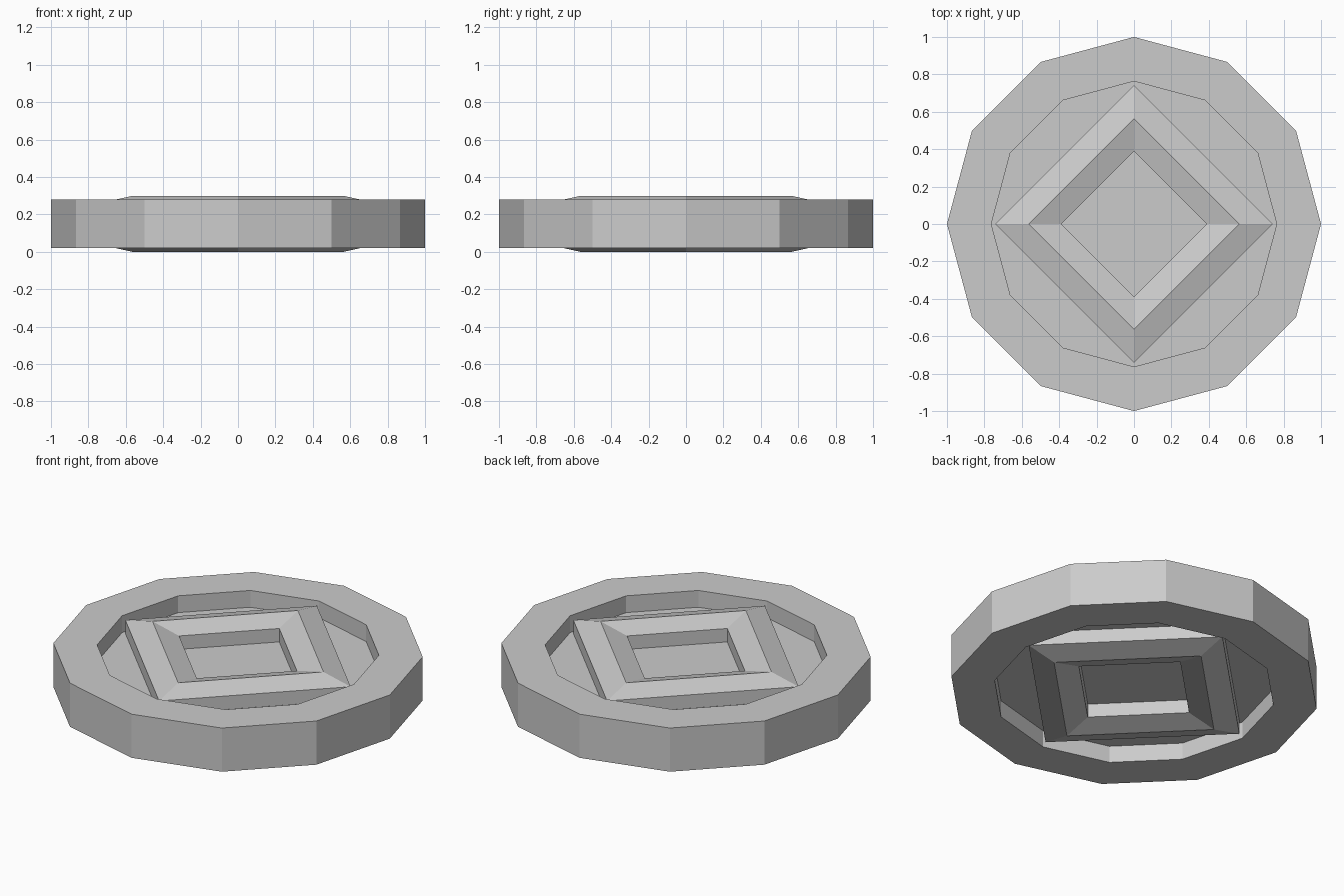
import bpy
from math import cos, sin, tau

if "Cube" in bpy.data.objects:
    bpy.data.objects.remove(bpy.data.objects["Cube"])


def lathe(name, profile, sides, closed):
    """Spin (radius, z) points; closed joins last to first, open gets end caps."""
    n = len(profile)
    verts = [(r * cos(tau * i / sides), r * sin(tau * i / sides), z)
             for i in range(sides) for r, z in profile]
    faces = []
    for i in range(sides):
        a, b = i * n, (i + 1) % sides * n
        for j in range(n if closed else n - 1):
            k = (j + 1) % n
            faces.append((a + j, b + j, b + k, a + k))
    if not closed:
        faces.append([i * n for i in reversed(range(sides))])
        faces.append([i * n + n - 1 for i in range(sides)])
    mesh = bpy.data.meshes.new(name)
    mesh.from_pydata(verts, [], faces)
    obj = bpy.data.objects.new(name, mesh)
    bpy.context.collection.objects.link(obj)
    return obj


# Twelve-sided disc with a shallow recess on both faces
lathe("recessed_disc",
      [(0.763, 0.12), (0.763, 0.02), (1, 0.02), (1, 0.28), (0.763, 0.28), (0.763, 0.18)],
      12, False)

# Square frame with a bevelled ridge, passing through the disc
lathe("square_frame",
      [(0.388, 0.04), (0.563, 0), (0.742, 0.04), (0.742, 0.26), (0.563, 0.30), (0.388, 0.26)],
      4, True)
